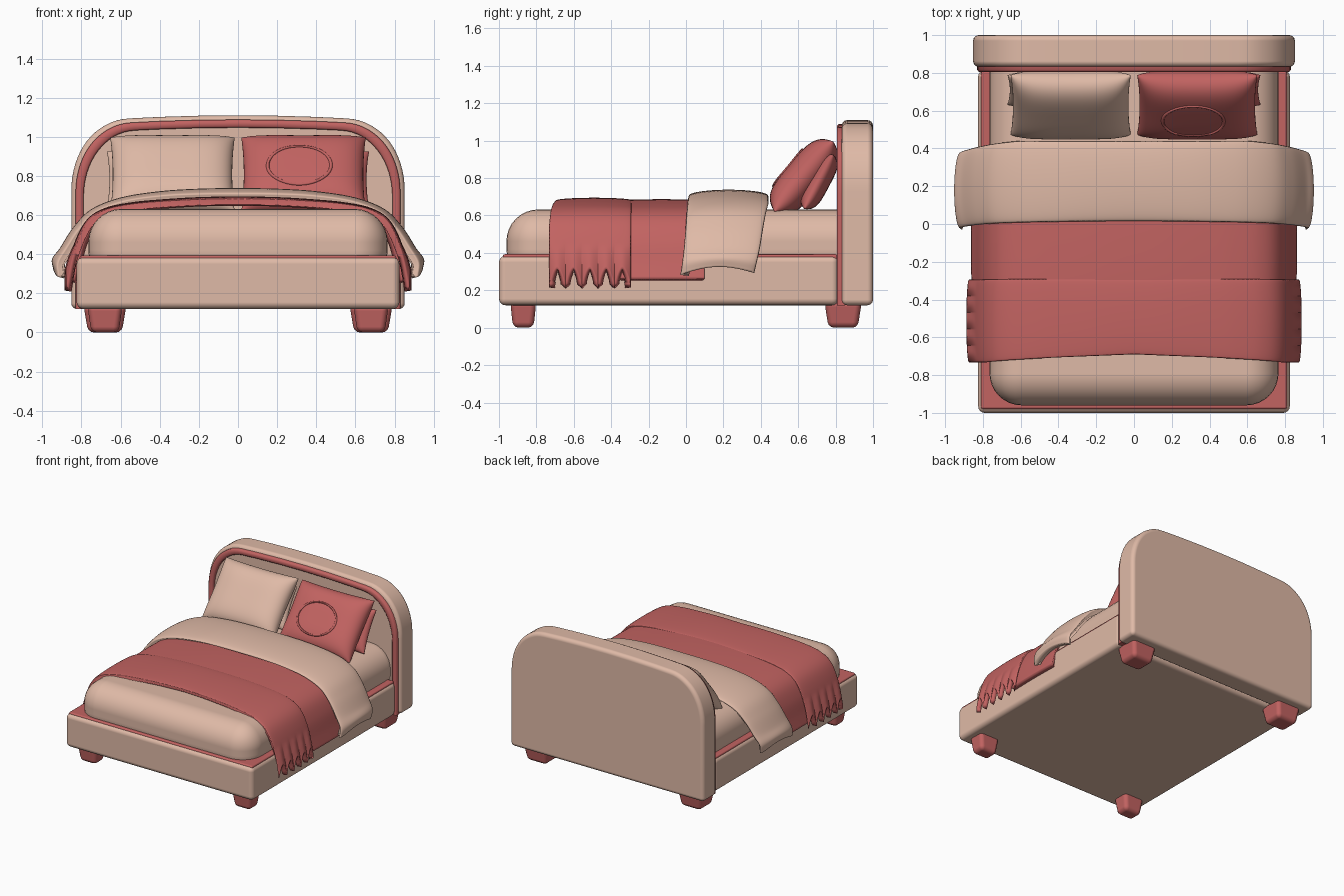
import bpy, bmesh, math
from mathutils import Vector

if "Cube" in bpy.data.objects:
    bpy.data.objects.remove(bpy.data.objects["Cube"])


def material(name, rgb):
    m = bpy.data.materials.new(name)
    m.diffuse_color = (*rgb, 1)
    m.use_nodes = True
    m.node_tree.nodes["Principled BSDF"].inputs["Base Color"].default_value = m.diffuse_color
    return m


BEIGE = material("warm beige", (0.74, 0.49, 0.385))
RED = material("dusty red", (0.54, 0.125, 0.12))


def finish(name, bm, mat, bevel=0, segs=4, thick=0):
    bmesh.ops.remove_doubles(bm, verts=bm.verts, dist=1e-5)
    bmesh.ops.recalc_face_normals(bm, faces=bm.faces)
    me = bpy.data.meshes.new(name)
    bm.to_mesh(me)
    bm.free()
    me.materials.append(mat)
    me.shade_smooth()
    ob = bpy.data.objects.new(name, me)
    bpy.context.collection.objects.link(ob)
    if thick:
        mod = ob.modifiers.new("thickness", 'SOLIDIFY')
        mod.thickness, mod.offset = thick, -1
    if bevel:
        mod = ob.modifiers.new("round", 'BEVEL')
        mod.width, mod.segments = bevel, segs
        mod.limit_method, mod.angle_limit = 'ANGLE', math.radians(40)
        mod.harden_normals = True
    else:
        me.set_sharp_from_angle(angle=math.radians(50))
    return ob


def box(name, lo, hi, mat, bevel, segs=4, taper=1):
    bm = bmesh.new()
    bmesh.ops.create_cube(bm, size=1)
    for v in bm.verts:
        k = taper if v.co.z < 0 else 1
        for i in range(3):
            v.co[i] = (lo[i] + hi[i]) / 2 + v.co[i] * (hi[i] - lo[i]) * (k if i < 2 else 1)
    return finish(name, bm, mat, bevel, segs)


def grid(name, f, nu, nv, mat, thick=0):
    """Surface from f(u, v), u and v in 0..1."""
    bm = bmesh.new()
    vs = [[bm.verts.new(f(i / nu, j / nv)) for j in range(nv + 1)] for i in range(nu + 1)]
    for i in range(nu):
        for j in range(nv):
            bm.faces.new((vs[i][j], vs[i + 1][j], vs[i + 1][j + 1], vs[i][j + 1]))
    return finish(name, bm, mat, thick=thick)


# Bed base, red piping on its top edge, and mattress
box("bed_base", (-.825, -1, .12), (.825, .815, .385), BEIGE, .035)
box("base_piping", (-.81, -.98, .35), (.81, .81, .393), RED, .012, 2)
box("mattress", (-.765, -.96, .25), (.765, .97, .632), BEIGE, .17, 8)

# Tapered feet
for side in (-1, 1):
    for label, y, hx, hy in (("front", -.87, .09, .07), ("back", .84, .11, .10)):
        box(f"{label}_foot", (side * .68 - hx, y - hy, 0), (side * .68 + hx, y + hy, .14),
            RED, .03, 3, .78)


# Headboard: arched slab with a raised red piping around its front
def arch(inset, y):
    w, top, rx, rz = .852 - inset, 1.085 - inset, .30 - inset * .5, .36 - inset * .5
    half = [(w, .12)]
    for k in range(17):
        a = math.pi / 2 * k / 16
        half.append((w - rx + rx * math.cos(a) ** .9, top - rz + rz * math.sin(a)))
    half += [(x, top) for x in (.4, .2, 0)]
    half = [(x, z + .025 * max(0, 1 - (x / .7) ** 2)) for x, z in half]
    pts = half + [(-x, z) for x, z in reversed(half[:-1])]
    return [Vector((x, y, z)) for x, z in pts]


bm = bmesh.new()
face = bm.faces.new([bm.verts.new(p) for p in arch(0, .832)])
ext = bmesh.ops.extrude_face_region(bm, geom=[face])
bmesh.ops.translate(bm, vec=(0, .168, 0),
                    verts=[e for e in ext["geom"] if isinstance(e, bmesh.types.BMVert)])
finish("headboard", bm, BEIGE, .03)

bm = bmesh.new()
rings = [[bm.verts.new(p) for p in arch(i, y)]
         for i, y in ((.022, .85), (.022, .815), (.03, .806), (.055, .806), (.063, .815), (.063, .85))]
for a, b in zip(rings, rings[1:] + rings[:1]):
    for k in range(len(a) - 1):
        bm.faces.new((a[k], a[k + 1], b[k + 1], b[k]))
for end in (0, -1):
    bm.faces.new([r[end] for r in rings])
finish("headboard_piping", bm, RED)


# Draped bedding: half profile (x, z) swept along y and mirrored
def spline(pts, s):
    s *= len(pts) - 1
    i = min(int(s), len(pts) - 2)
    t = s - i
    p = [Vector(q) for q in [(-pts[1][0], pts[1][1])] + pts + [
        (2 * pts[-1][0] - pts[-2][0], 2 * pts[-1][1] - pts[-2][1])]][i:i + 4]
    return .5 * (2 * p[1] + (p[2] - p[0]) * t + (2 * p[0] - 5 * p[1] + 4 * p[2] - p[3]) * t * t
                 + (3 * p[1] - p[0] - 3 * p[2] + p[3]) * t ** 3)


def drape(name, prof, y0, y1, mat, thick, bulge, hem, edges):
    def f(u, t):
        s = abs(2 * u - 1)
        p = spline(prof, s)
        out = Vector((p.x, p.y - .2)).normalized()
        p = p + out * bulge * (max(0, math.sin(math.pi * t)) ** .4 - 1)
        p.y += hem(t) * max(0, (s - .78) / .22)
        d0, d1 = edges(s)
        y = (y0 + d0) * (1 - t) + (y1 + d1) * t
        return Vector((math.copysign(p.x, u - .5) if s > 1e-6 else 0, y, p.y))
    return grid(name, f, 96, 100, mat, thick)


throw = [(0, .695), (.2, .692), (.4, .68), (.55, .665), (.68, .637), (.77, .58),
         (.83, .475), (.865, .35), (.888, .215)]
under = [(x * .972, z - .008 + (.055 if i == 8 else 0)) for i, (x, z) in enumerate(throw)]
duvet = [(0, .738), (.2, .735), (.4, .722), (.6, .69), (.75, .63), (.84, .54),
         (.905, .44), (.95, .36), (.945, .285)]
drape("red_blanket", under, -.36, .1, RED, .035, .008, lambda t: 0, lambda s: (0, 0))
drape("fringed_throw", throw, -.69, -.29, RED, .035, .015,
      lambda t: .1 * abs(math.sin(5 * math.pi * t)) ** .8,
      lambda s: (-.042 * min(1, s * 1.5), -.005 * s))
drape("folded_duvet", duvet, .015, .44, BEIGE, .05, .035,
      lambda t: .035 * math.sin(math.pi * t) + .01 * t,
      lambda s: (-.045 * s * s, -.075 * max(0, s - .4) / .6))


# Pillows: puffed cushions leaning on the headboard
def pillow_point(c, a, b, puff, tilt, u, v, side):
    h = side * puff * math.sqrt(max(0, (1 - u ** 4) * (1 - v ** 4)))
    x = a * u * (1 - .04 * (1 - v * v))
    w = b * v * (1 - .04 * (1 - u * u))
    cs, sn = math.cos(tilt), math.sin(tilt)
    return Vector((c[0] + x, c[1] + w * cs - h * sn, c[2] + w * sn + h * cs))


def pillow(name, shape, mat):
    def f(p, q):
        u = math.sin(math.pi * (p - .5))
        v = -math.cos(2 * math.pi * q)
        return pillow_point(*shape, u, v, 1 if q < .5 else -1)
    grid(name, f, 32, 64, mat)


LEAN = math.radians(50)
for side, mat, label in ((-1, BEIGE, "beige"), (1, RED, "red")):
    x = side * .335
    pillow(label + "_pillow", ((x, .63, .808), .318, .245, .1, LEAN), mat)
    pillow(label + "_back_pillow", ((side * .35, .71, .78), .32, .165, .06, math.radians(62)), mat)

# Oval piping on the red pillow
front = ((.335, .63, .808), .318, .245, .1, LEAN)


def oval(p, q):
    a, b = 2 * math.pi * p, 2 * math.pi * q
    r = 1 + .05 * math.cos(b)
    pt = pillow_point(*front, -.07 + .53 * r * math.cos(a), -.08 + .53 * r * math.sin(a), 1)
    return pt + Vector((0, -math.sin(LEAN), math.cos(LEAN))) * .007 * math.sin(b)


grid("pillow_oval_piping", oval, 64, 8, RED)
